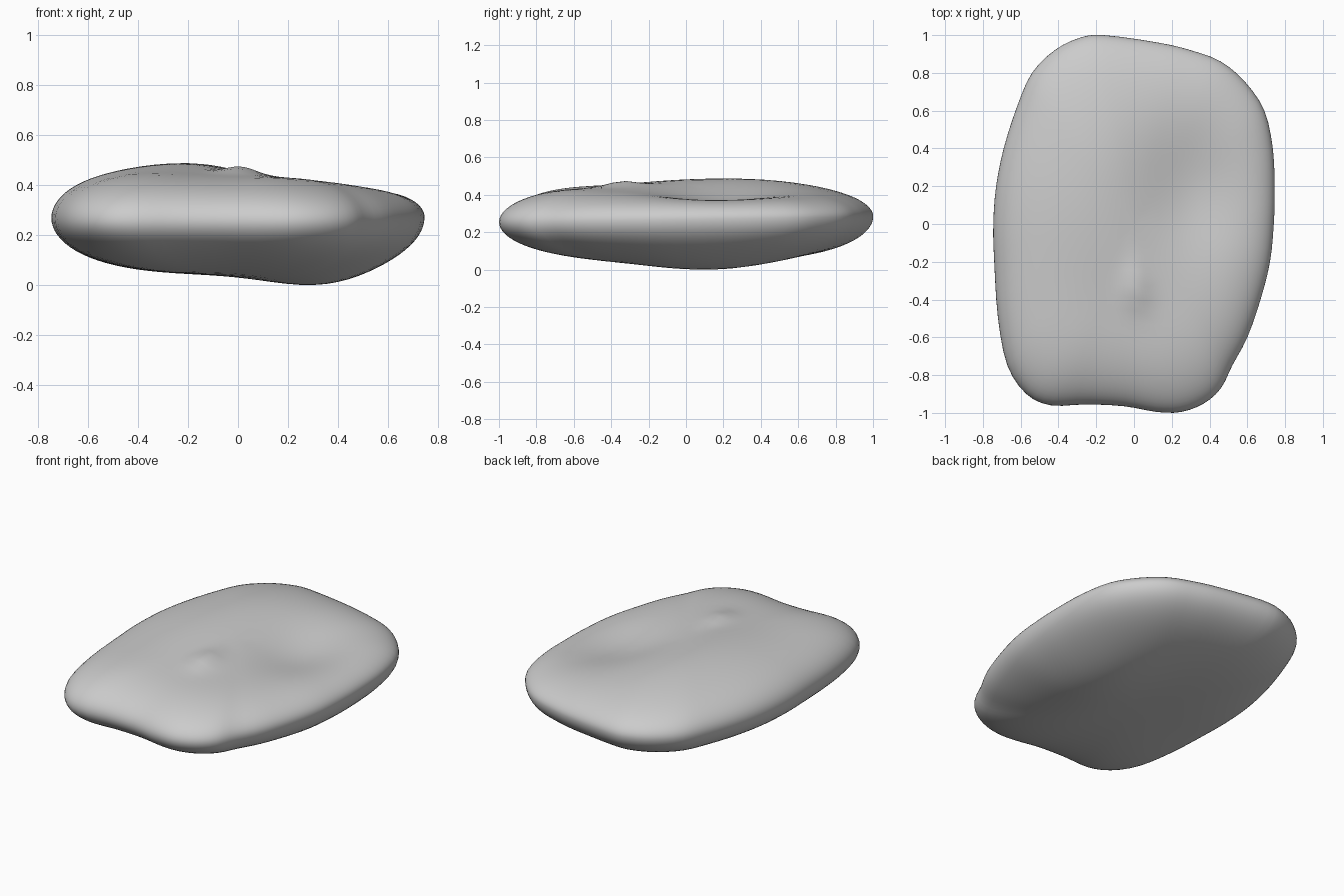
import bpy, bmesh
from math import exp, sqrt
from mathutils import Vector

if "Cube" in bpy.data.objects:
    bpy.data.objects.remove(bpy.data.objects["Cube"])

# Plan outline of the stone, clockwise from the back
OUTLINE = [(-0.16, 1.0), (0.13, 0.96), (0.30, 0.92), (0.46, 0.86), (0.59, 0.75), (0.69, 0.6),
           (0.735, 0.4), (0.745, 0.18), (0.74, 0.0), (0.72, -0.2), (0.67, -0.4), (0.6, -0.6),
           (0.52, -0.75), (0.46, -0.87), (0.37, -0.95), (0.25, -0.995), (0.12, -0.995),
           (-0.05, -0.965), (-0.25, -0.955), (-0.44, -0.96), (-0.57, -0.9), (-0.67, -0.75),
           (-0.72, -0.5), (-0.74, -0.2), (-0.745, 0.0), (-0.73, 0.2), (-0.69, 0.4),
           (-0.62, 0.62), (-0.54, 0.8), (-0.42, 0.92), (-0.29, 0.985)]
RINGS, SUB = 22, 3


def smooth_loop(points, sub):
    """Closed Catmull-Rom curve through the points."""
    p, n, out = [Vector(q) for q in points], len(points), []
    for i in range(n):
        a, b, c, d = p[i - 1], p[i], p[(i + 1) % n], p[(i + 2) % n]
        for k in range(sub):
            t = k / sub
            out.append(0.5 * (2 * b + (c - a) * t + (2 * a - 5 * b + 4 * c - d) * t * t
                              + (3 * b - a - 3 * c + d) * t ** 3))
    return out


def hump(x, y, cx, cy, sx, sy):
    return exp(-0.5 * (((x - cx) / sx) ** 2 + ((y - cy) / sy) ** 2))


def rim(x, y):
    return 0.275 + 0.015 * y


def top(x, y):
    h = 0.475 - 0.03 * x
    h += 0.02 * hump(x, y, -0.18, 0.3, 0.22, 0.35)    # high left ridge
    h -= 0.09 * hump(x, y, 0.33, 0.17, 0.21, 0.28)    # shallow bowl
    h -= 0.02 * hump(x, y, 0.0, -0.42, 0.4, 0.2)      # low front area
    h += 0.03 * hump(x, y, 0.01, -0.34, 0.06, 0.08)   # small knob
    return h


def bottom(x, y):
    return 0.05 - 0.055 * hump(x, y, 0.36, 0.1, 0.22, 0.33)


# Stone: rings shrinking from the rim to the centre, above and below
loop = smooth_loop(OUTLINE, SUB)
bm = bmesh.new()


def ring(t, height):
    verts = []
    for p in loop:
        x, y = p * t
        r = rim(x, y)
        verts.append(bm.verts.new((x, y, r + (height(x, y) - r) * sqrt(1 - t ** 3))))
    return verts


edge = ring(1, top)
n = len(edge)
for height in (top, bottom):
    prev = edge
    for k in range(RINGS - 1, 0, -1):
        cur = ring(1 - (1 - k / RINGS) ** 2, height)
        for i in range(n):
            j = (i + 1) % n
            bm.faces.new((prev[i], prev[j], cur[j], cur[i]))
        prev = cur
    centre = bm.verts.new((0, 0, height(0, 0)))
    for i in range(n):
        bm.faces.new((prev[i], prev[(i + 1) % n], centre))

bmesh.ops.recalc_face_normals(bm, faces=bm.faces)
low = min(v.co.z for v in bm.verts)
bmesh.ops.translate(bm, verts=bm.verts, vec=(0, 0, -low))
for f in bm.faces:
    f.smooth = True
mesh = bpy.data.meshes.new("flat_stone")
bm.to_mesh(mesh)
bm.free()
bpy.context.collection.objects.link(bpy.data.objects.new("flat_stone", mesh))
